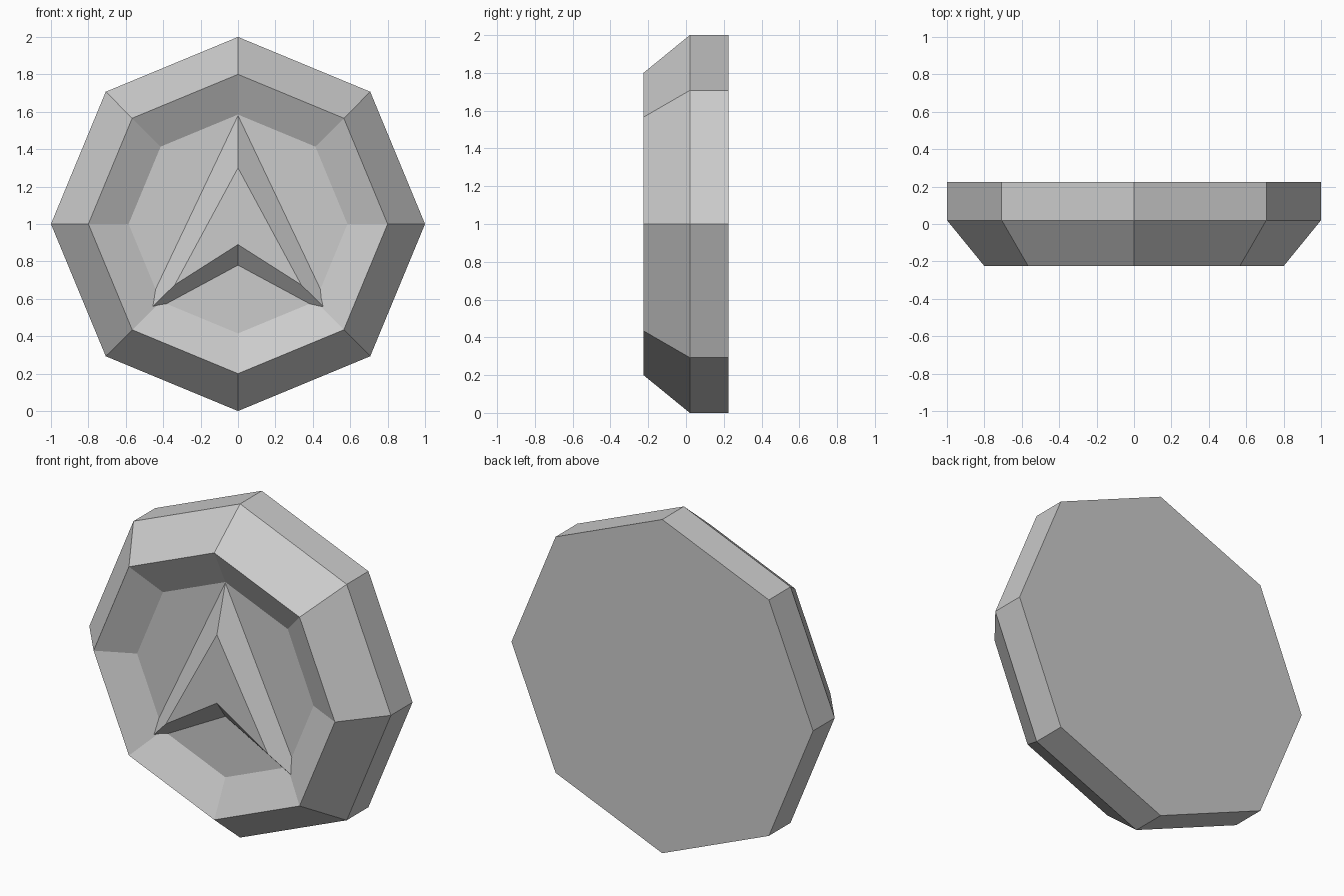
import bpy
import bmesh
from math import sin, cos, tau

cube = bpy.data.objects.get("Cube")
if cube:
    bpy.data.objects.remove(cube)

grey = bpy.data.materials.new("plain grey")
grey.use_nodes = True
colour = (0.6, 0.6, 0.6, 1)
grey.diffuse_color = colour
grey.node_tree.nodes["Principled BSDF"].inputs["Base Color"].default_value = colour


def loft(name, loops, cap_start=True):
    """Skin matching closed loops, capping the last and optionally the first."""
    bm = bmesh.new()
    rings = [[bm.verts.new(p) for p in loop] for loop in loops]
    n = len(rings[0])
    for a, b in zip(rings, rings[1:]):
        for i in range(n):
            j = (i + 1) % n
            bm.faces.new((a[i], a[j], b[j], b[i]))
    if cap_start:
        bm.faces.new(rings[0][::-1])
    bm.faces.new(rings[-1])
    mesh = bpy.data.meshes.new(name)
    bm.to_mesh(mesh)
    bm.free()
    mesh.materials.append(grey)
    obj = bpy.data.objects.new(name, mesh)
    bpy.context.collection.objects.link(obj)
    return obj


def octagon(radius, y):
    return [(radius * cos(tau * i / 8), y, 1 + radius * sin(tau * i / 8))
            for i in range(7, -1, -1)][::-1]


def arrow(y, tip, wing_x, wing_z, notch):
    return [(0, y, tip), (-wing_x, y, wing_z), (0, y, notch), (wing_x, y, wing_z)]


# Octagonal dish: back, straight rim, chamfer, then sloping recess and floor
profile = [(1, 0.225), (1, 0.02), (0.8, -0.225), (0.585, -0.12)]
loft("octagonal_dish", [octagon(r, y) for r, y in profile])

# Raised arrowhead with bevelled sides; its wing tips sink into the recess wall
loft("raised_arrowhead", [arrow(-0.12, 1.58, 0.51, 0.505, 0.78),
                          arrow(-0.2, 1.3, 0.338, 0.675, 0.89)], cap_start=False)
